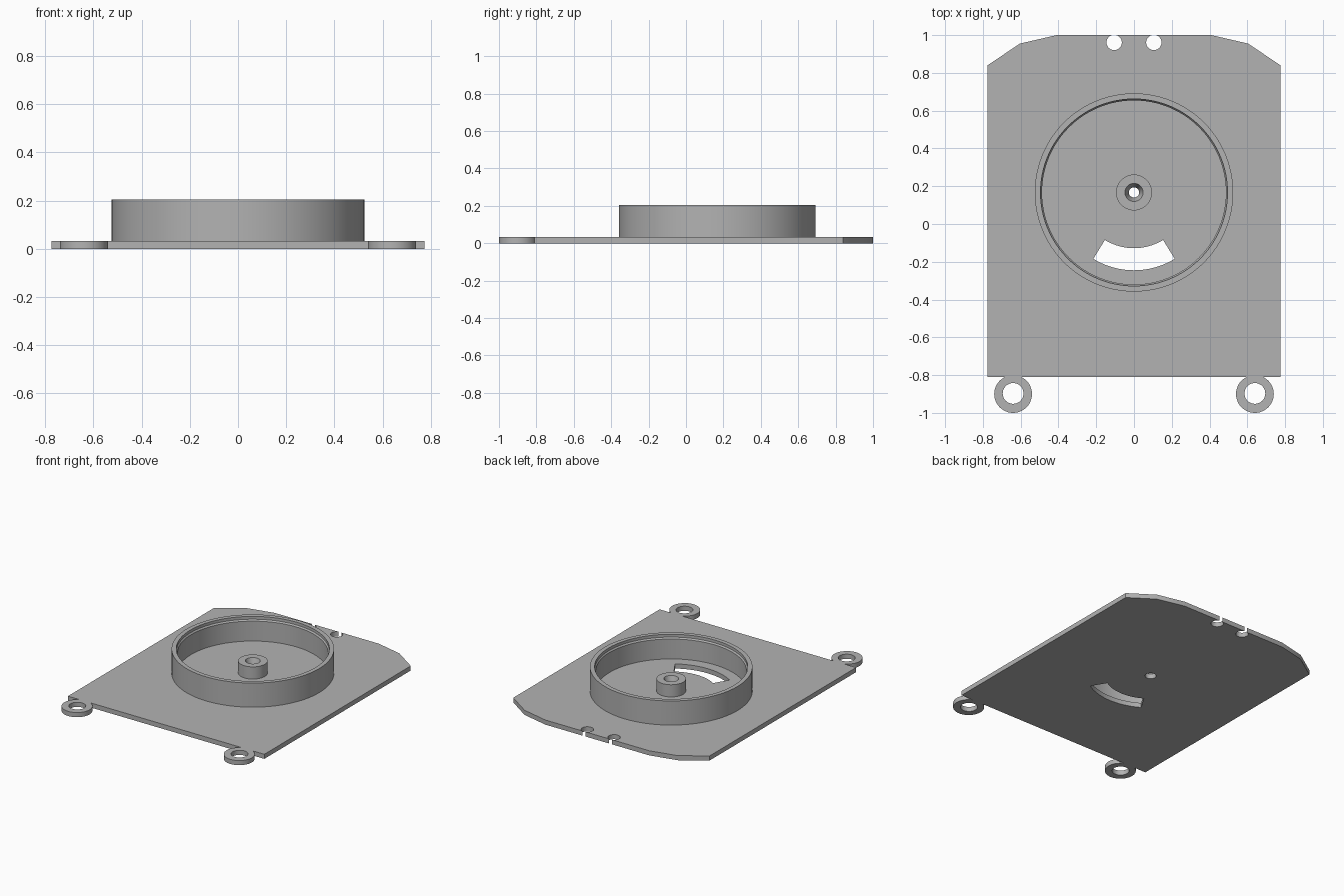
import bpy, bmesh, math

if "Cube" in bpy.data.objects:
    bpy.data.objects.remove(bpy.data.objects["Cube"], do_unlink=True)

THICK = 0.033          # plate thickness
CY = 0.167             # y of the round housing's axis

grey = bpy.data.materials.new("plain grey")
grey.use_nodes = True
colour = (0.45, 0.45, 0.45, 1)
grey.diffuse_color = colour
grey.node_tree.nodes["Principled BSDF"].inputs["Base Color"].default_value = colour


def finish(name, bm):
    bmesh.ops.recalc_face_normals(bm, faces=bm.faces)
    mesh = bpy.data.meshes.new(name)
    bm.to_mesh(mesh)
    bm.free()
    obj = bpy.data.objects.new(name, mesh)
    bpy.context.collection.objects.link(obj)
    mesh.materials.append(grey)
    return obj


def smooth(obj):
    bpy.ops.object.select_all(action='DESELECT')
    obj.select_set(True)
    bpy.context.view_layer.objects.active = obj
    bpy.ops.object.shade_smooth_by_angle(angle=math.radians(30))


def prism(name, outline, z0, z1):
    bm = bmesh.new()
    face = bm.faces.new([bm.verts.new((x, y, z0)) for x, y in outline])
    top = bmesh.ops.extrude_face_region(bm, geom=[face])["geom"]
    bmesh.ops.translate(bm, vec=(0, 0, z1 - z0),
                        verts=[v for v in top if isinstance(v, bmesh.types.BMVert)])
    return finish(name, bm)


def arc(cx, cy, r, a0, a1, n):
    angles = [math.radians(a0 + (a1 - a0) * i / n) for i in range(n + 1)]
    return [(cx + r * math.cos(a), cy + r * math.sin(a)) for a in angles]


def disc(name, x, y, r, z0, z1, n=48):
    return prism(name, arc(x, y, r, 0, 360, n)[:-1], z0, z1)


def lathe(name, profile, n):
    # Turn a closed (radius, height) profile about the housing axis
    bm = bmesh.new()
    rings = [[bm.verts.new((r * math.cos(2 * math.pi * i / n),
                            CY + r * math.sin(2 * math.pi * i / n), z))
              for i in range(n)] for r, z in profile]
    for k, a in enumerate(rings):
        b = rings[(k + 1) % len(rings)]
        for i in range(n):
            j = (i + 1) % n
            bm.faces.new((a[i], a[j], b[j], b[i]))
    obj = finish(name, bm)
    smooth(obj)
    return obj


def combine(target, tool, operation):
    mod = target.modifiers.new(operation, 'BOOLEAN')
    mod.operation = operation
    mod.solver = 'EXACT'
    mod.object = tool
    bpy.context.view_layer.objects.active = target
    bpy.ops.object.modifier_apply(modifier=mod.name)
    bpy.data.objects.remove(tool, do_unlink=True)


# Base plate with clipped rear corners
right_side = [(0.775, -0.81), (0.775, 0.84), (0.605, 0.955), (0.41, 1.0)]
plate = prism("base_plate", right_side + [(-x, y) for x, y in reversed(right_side)], 0, THICK)

# Mounting ears on the front edge, and open notches on the rear edge
for side in (-1, 1):
    combine(plate, disc("mounting_ear", side * 0.64, -0.9, 0.1, 0, THICK), 'UNION')
for side in (-1, 1):
    combine(plate, disc("ear_hole", side * 0.64, -0.897, 0.055, -0.1, 0.1), 'DIFFERENCE')
    combine(plate, disc("rear_notch", side * 0.105, 0.961, 0.0405, -0.1, 0.1), 'DIFFERENCE')

# Curved slot and shaft hole
slot = arc(0, CY, 0.412, -121.5, -58.5, 24) + arc(0, CY, 0.295, -58.5, -121.5, 24)
combine(plate, prism("curved_slot", slot, -0.1, 0.1), 'DIFFERENCE')
combine(plate, disc("shaft_hole", 0, CY, 0.036, -0.1, 0.1), 'DIFFERENCE')
smooth(plate)

# Round housing wall with a slightly relieved inner lip
lathe("housing_wall", [(0.525, 0.02), (0.525, 0.205), (0.495, 0.205),
                       (0.495, 0.185), (0.487, 0.175), (0.487, 0.02)], 96)

# Central hub with a stepped bore
lathe("central_hub", [(0.095, 0.02), (0.095, 0.12), (0.048, 0.12), (0.04, 0.095),
                      (0.027, 0.06), (0.027, 0.045), (0.036, 0.035), (0.036, 0.02)], 48)
